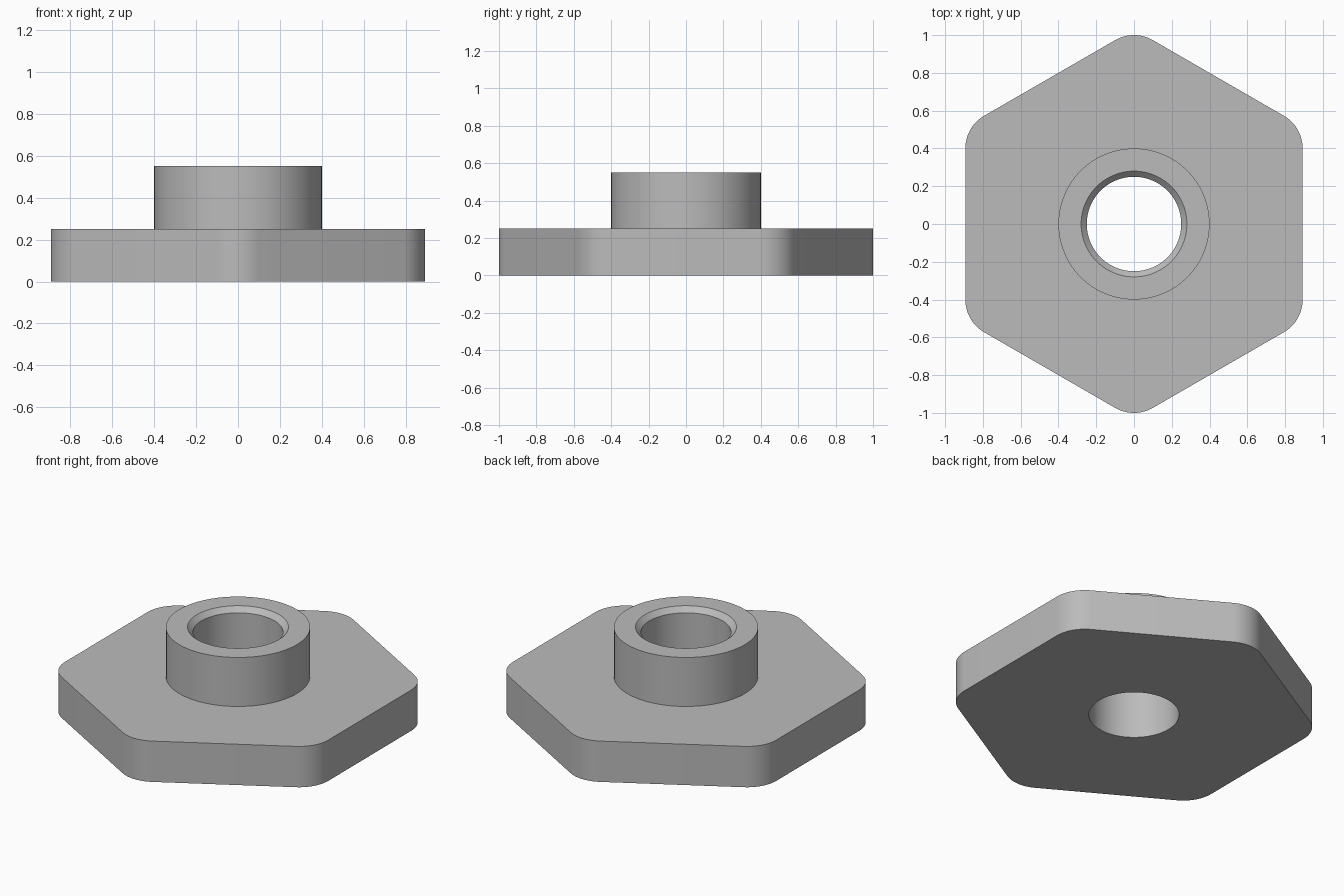
import bpy, bmesh
from math import sin, cos, radians

cube = bpy.data.objects.get("Cube")
if cube:
    bpy.data.objects.remove(cube, do_unlink=True)

PER_CORNER = 16                 # outline points per rounded corner
COUNT = 6 * PER_CORNER
CORNER_RADIUS = 0.2
PLATE_TOP, COLLAR_TOP = 0.25, 0.55
COLLAR_RADIUS, BORE_RADIUS, CHAMFER = 0.4, 0.25, 0.03

grey = bpy.data.materials.new("plain_grey")
grey.use_nodes = True
colour = (0.5, 0.5, 0.5, 1)
grey.diffuse_color = colour
grey.node_tree.nodes["Principled BSDF"].inputs["Base Color"].default_value = colour

bm = bmesh.new()


def circle(radius, z):
    angles = [radians(60 + 360 * (i + 0.5) / COUNT) for i in range(COUNT)]
    return [bm.verts.new((radius * cos(a), radius * sin(a), z)) for a in angles]


def rounded_hexagon(z):
    loop = []
    reach = 1 - CORNER_RADIUS
    for corner in range(6):
        middle = 90 + 60 * corner
        cx, cy = reach * cos(radians(middle)), reach * sin(radians(middle))
        for i in range(PER_CORNER):
            a = radians(middle - 30 + 60 * i / (PER_CORNER - 1))
            loop.append(bm.verts.new((cx + CORNER_RADIUS * cos(a),
                                      cy + CORNER_RADIUS * sin(a), z)))
    return loop


# Closed section: bore foot, plate edge, collar wall, chamfered rim, back to bore
loops = [
    circle(BORE_RADIUS, 0),
    rounded_hexagon(0),
    rounded_hexagon(PLATE_TOP),
    circle(COLLAR_RADIUS, PLATE_TOP),
    circle(COLLAR_RADIUS, COLLAR_TOP),
    circle(BORE_RADIUS + CHAMFER, COLLAR_TOP),
    circle(BORE_RADIUS, COLLAR_TOP - CHAMFER),
]
for a, b in zip(loops, loops[1:] + loops[:1]):
    for i in range(COUNT):
        j = (i + 1) % COUNT
        bm.faces.new((a[i], a[j], b[j], b[i]))
bmesh.ops.recalc_face_normals(bm, faces=bm.faces)

mesh = bpy.data.meshes.new("hex_flange_with_collar")
bm.to_mesh(mesh)
bm.free()
mesh.materials.append(grey)
flange = bpy.data.objects.new("hex_flange_with_collar", mesh)
bpy.context.collection.objects.link(flange)

# Smooth walls with crisp rims
bpy.ops.object.select_all(action="DESELECT")
flange.select_set(True)
bpy.context.view_layer.objects.active = flange
bpy.ops.object.shade_smooth_by_angle(angle=radians(30))
